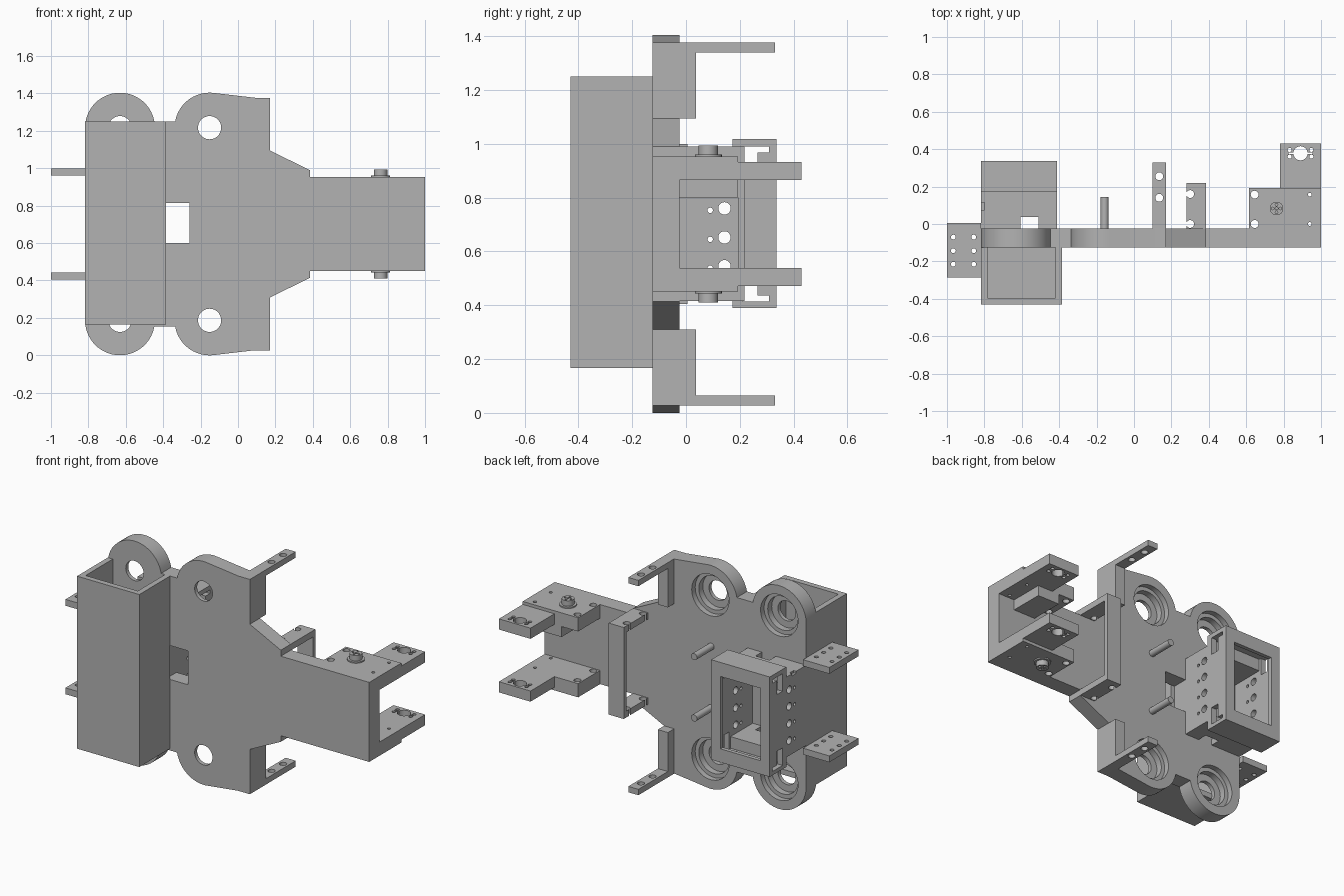
import bpy, bmesh, math
from mathutils import Matrix, Vector

if "Cube" in bpy.data.objects:
    bpy.data.objects.remove(bpy.data.objects["Cube"], do_unlink=True)

grey = bpy.data.materials.new("plain grey")
grey.use_nodes = True
grey.diffuse_color = (0.45, 0.45, 0.45, 1)
grey.node_tree.nodes["Principled BSDF"].inputs["Base Color"].default_value = grey.diffuse_color

MID = 0.702                      # height of the mirror plane
FRONT, BACK = -0.125, -0.025     # faces of the main plate


def finish(name, bm):
    bmesh.ops.recalc_face_normals(bm, faces=bm.faces)
    mesh = bpy.data.meshes.new(name)
    bm.to_mesh(mesh)
    bm.free()
    mesh.materials.append(grey)
    obj = bpy.data.objects.new(name, mesh)
    bpy.context.collection.objects.link(obj)
    return obj


def box(name, xs, ys, zs):
    bm = bmesh.new()
    bmesh.ops.create_cube(bm, size=1)
    for v in bm.verts:
        v.co = Vector([(a + b) / 2 + c * (b - a) for c, (a, b) in zip(v.co, (xs, ys, zs))])
    return finish(name, bm)


def rod(name, start, end, radius, sides=32):
    a, b = Vector(start), Vector(end)
    bm = bmesh.new()
    spin = (b - a).to_track_quat('Z', 'Y').to_matrix().to_4x4()
    bmesh.ops.create_cone(bm, cap_ends=True, segments=sides, radius1=radius, radius2=radius,
                          depth=(b - a).length, matrix=Matrix.Translation((a + b) / 2) @ spin)
    return finish(name, bm)


def prism(name, outline, ys):
    bm = bmesh.new()
    face = bm.faces.new([bm.verts.new((x, ys[0], z)) for x, z in outline])
    out = bmesh.ops.extrude_face_region(bm, geom=[face])
    for v in out["geom"]:
        if isinstance(v, bmesh.types.BMVert):
            v.co.y = ys[1]
    return finish(name, bm)


def combine(obj, others, operation='DIFFERENCE'):
    for other in others:
        other.hide_render = True
        mod = obj.modifiers.new("join", 'BOOLEAN')
        mod.operation, mod.solver, mod.object = operation, 'EXACT', other
        bpy.context.view_layer.update()
        graph = bpy.context.evaluated_depsgraph_get()
        mesh = bpy.data.meshes.new_from_object(obj.evaluated_get(graph))
        obj.modifiers.clear()
        obj.data = mesh
        bpy.data.objects.remove(other, do_unlink=True)
    return obj


def span(upper, a, b):
    """Height range, mirrored about the middle for the lower half."""
    return (a, b) if upper else (2 * MID - b, 2 * MID - a)


def holes(points, radius, zs):
    return [rod("cutter", (x, y, zs[0] - .02), (x, y, zs[1] + .02), radius, 20) for x, y in points]


def arc(cx, cz, r, start, stop, steps=20):
    angles = [math.radians(start + (stop - start) * i / steps) for i in range(steps + 1)]
    return [(cx + r * math.cos(t), cz + r * math.sin(t)) for t in angles]


# Main plate with four round lobes and a tapered arm
LOBES, LOBE_Z, LOBE_R = (-0.631, -0.152), 1.217, 0.187
top = arc(LOBES[0], LOBE_Z, LOBE_R, 180, 10.2) + arc(LOBES[1], LOBE_Z, LOBE_R, 169.8, 83)
top += [(.09, 1.377), (.17, 1.377), (.17, 1.095), (.385, .99), (.385, .952), (1, .952)]
outline = top + [(x, 2 * MID - z) for x, z in reversed(top)]
plate = prism("main_plate", outline, (FRONT, BACK))
cutters = [box("cutter", (-.41, -.26), (-.2, .1), (.6, .813))]
for x in LOBES:
    for z in (LOBE_Z, 2 * MID - LOBE_Z):
        for radius, depth in ((.062, -.2), (.105, -.1), (.13, -.06)):
            cutters.append(rod("cutter", (x, depth, z), (x, .05, z), radius, 48))
combine(plate, cutters)

# Tall front box, open at the top
tray = box("front_box", (-.818, -.385), (-.43, FRONT), (.166, 1.25))
combine(tray, [box("cutter", (-.783, -.42), (-.395, -.1), (.2, 1.4))])

# Guide pins on the back
for z in (.895, .51):
    rod("guide_pin", (-.157, BACK - .01, z), (-.157, .145, z), .021)

for upper in (True, False):
    side = "upper" if upper else "lower"
    # Flange and drilled finger
    box(side + "_flange", (.1, .17), (BACK, .037), span(upper, 1.095, 1.377))
    zs = span(upper, 1.34, 1.377)
    finger = box(side + "_finger", (.1, .17), (.037, .33), zs)
    combine(finger, holes([(.135, .255), (.135, .14)], .021, zs))

    # Side tab with six holes
    zs = span(upper, .96, 1.0)
    tab = box(side + "_side_tab", (-1, -.818), (-.285, .005), zs)
    combine(tab, holes([(x, y) for x in (-.966, -.857) for y in (-.07, -.143, -.215)], .013, zs))

    # End plate with its stepped tongue
    zs = span(upper, .866, .952)
    end = box(side + "_end_plate", (.615, 1), (BACK, .193), zs)
    combine(end, holes([(.645, .157), (.645, 0)], .021, zs)
            + holes([(.94, .157), (.94, 0)], .01, zs))
    zs = span(upper, .866, .933)
    tongue = box(side + "_tongue", (.78, 1), (.193, .43), zs)
    marks = [(.89 + dx, .378 + dy) for dx in (-.058, .058) for dy in (-.018, .018)]
    combine(tongue, holes([(.89, .378)], .038, zs) + holes(marks, .011, zs)
            + [box("cutter", (.825, .955), (.373, .383), (zs[0] - .02, zs[1] + .02))])

    # Round boss on the end plate
    zs = span(upper, .94, .96)
    rod(side + "_boss_base", (.762, .083, zs[0]), (.762, .083, zs[1]), .05)
    zs = span(upper, .94, .994)
    boss = rod(side + "_boss", (.762, .083, zs[0]), (.762, .083, zs[1]), .036)
    tips = [(.762 + dx, .083 + dy) for dx, dy in ((0, 0), (.02, 0), (-.02, 0), (0, .02), (0, -.02))]
    zs = span(upper, .975, 1.0)
    combine(boss, holes(tips, .007, zs))

# Block under the upper end plate
box("motor_block", (.73, .885), (BACK, .193), (.8, .866))

# Loop bracket behind the taper
loop = box("loop_bracket", (.28, .385), (BACK, .218), (.415, .99))
combine(loop, [box("cutter", (.2, .5), (-.1, .193), (.455, .95))]
        + holes([(.3, .16), (.3, 0)], .021, (.4, 1)))

# Rear housing: a deep hollow neck and a wider framed mouth
neck = box("housing_neck", (-.818, -.411), (BACK, .18), (.45, .954))
cutters = [box("cutter", (-.783, -.446), (-.1, .3), (.49, .914)),
           box("cutter", (-.608, -.51), (-.1, .038), (.3, 1.1)),
           box("cutter", (-.83, -.8), (.075, .115), (.94, 1))]
for z in (.545, .652, .76, .865):
    cutters.append(rod("cutter", (-.9, .143, z), (-.3, .143, z), .023))
    cutters.append(rod("cutter", (-.9, .09, z - .007), (-.3, .09, z - .007), .01, 16))
combine(neck, cutters)

mouth = box("housing_mouth", (-.818, -.411), (.172, .337), (.39, 1.018))
cutters = [box("cutter", (-.783, -.446), (.195, .312), (.417, .99)),
           box("cutter", (-.755, -.475), (.25, .4), (.475, .93)),
           box("cutter", (-.783, -.446), (.1, .25), (.49, .914))]
for upper in (True, False):
    cutters.append(box("cutter", (-.9, -.3), (.21, .308), span(upper, .968, .99)))
    cutters.append(box("cutter", (-.9, -.3), (.21, .265), span(upper, .88, .975)))
combine(mouth, cutters)

# Smooth round walls, keep hard edges
bpy.ops.object.select_all(action='DESELECT')
for obj in bpy.context.collection.objects:
    if obj.type == 'MESH' and obj.data.materials and obj.data.materials[0] == grey:
        obj.select_set(True)
        bpy.context.view_layer.objects.active = obj
bpy.ops.object.shade_smooth_by_angle(angle=math.radians(30))
